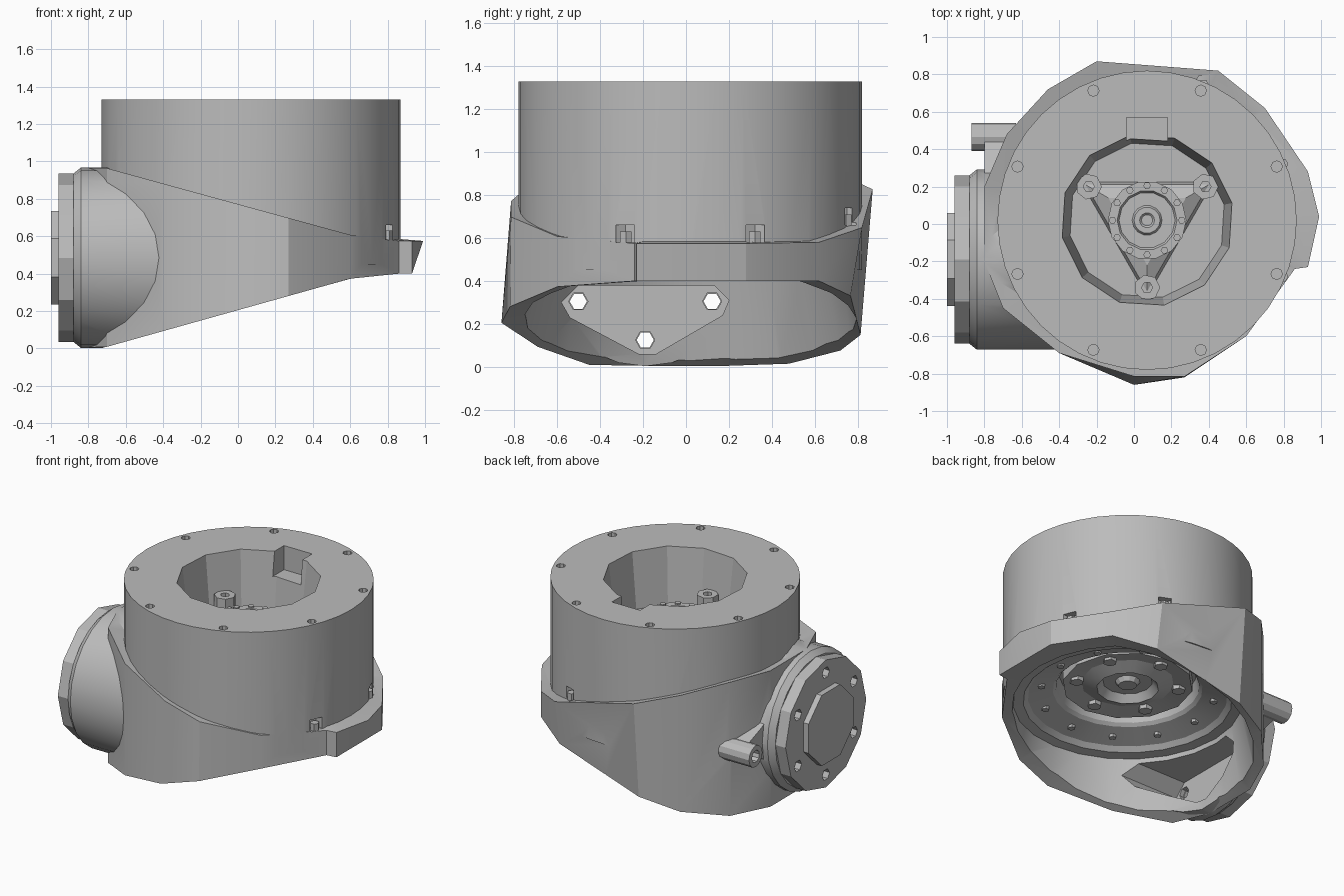
import bpy, bmesh, math
from mathutils import Vector

cube = bpy.data.objects.get("Cube")
if cube:
    bpy.data.objects.remove(cube, do_unlink=True)

grey = bpy.data.materials.new("cast grey")
grey.use_nodes = True
grey.diffuse_color = (0.5, 0.5, 0.5, 1)
grey.node_tree.nodes["Principled BSDF"].inputs["Base Color"].default_value = (0.5, 0.5, 0.5, 1)

DRUM = Vector((0.07, 0.02, 0))       # vertical joint axis
BOSS = Vector((0, -0.19, 0.485))     # sideways joint axis


def finish(name, bm):
    # Make the solid face outward
    bm.normal_update()
    bmesh.ops.recalc_face_normals(bm, faces=bm.faces)
    if bm.calc_volume(signed=True) < 0:
        bmesh.ops.reverse_faces(bm, faces=bm.faces)
    mesh = bpy.data.meshes.new(name)
    bm.to_mesh(mesh)
    bm.free()
    obj = bpy.data.objects.new(name, mesh)
    bpy.context.collection.objects.link(obj)
    mesh.materials.append(grey)
    return obj


def lathe(name, profile, sides, centre=DRUM, axis="z", turn=0.0):
    """Spin (radius, height) points round z or x."""
    bm = bmesh.new()
    rings = []
    for r, h in profile:
        ring = []
        for i in range(sides if r > 0 else 1):
            a = turn + math.tau * i / sides
            u, v = r * math.cos(a), r * math.sin(a)
            p = Vector((u, v, h)) if axis == "z" else Vector((h, u, v))
            ring.append(bm.verts.new(p + centre))
        rings.append(ring)
    for a, b in zip(rings, rings[1:]):
        for i in range(sides):
            j = (i + 1) % sides
            quad = [a[i % len(a)], a[j % len(a)], b[j % len(b)], b[i % len(b)]]
            bm.faces.new(list(dict.fromkeys(quad)))
    return finish(name, bm)


def rod(name, r, h0, h1, sides, centre, axis="z", turn=0.0):
    return lathe(name, [(0, h0), (r, h0), (r, h1), (0, h1)], sides, centre, axis, turn)


def loft(name, bottom, top, low_hub, high_hub):
    """Join two matching outlines, closed by fans to a hub point each."""
    bm = bmesh.new()
    lo = [bm.verts.new(p) for p in bottom]
    hi = [bm.verts.new(p) for p in top]
    a, b = bm.verts.new(low_hub), bm.verts.new(high_hub)
    n = len(lo)
    for i in range(n):
        j = (i + 1) % n
        bm.faces.new((lo[i], lo[j], hi[j], hi[i]))
        bm.faces.new((lo[j], lo[i], a))
        bm.faces.new((hi[i], hi[j], b))
    return finish(name, bm)


def slab(name, outline, h0, h1, axis="z"):
    """Straight extrusion of an outline along z or x."""
    def place(h):
        return [Vector((u, v, h)) if axis == "z" else Vector((h, u, v)) for u, v in outline]
    lo, hi = place(h0), place(h1)
    return loft(name, lo, hi, sum(lo, Vector()) / len(lo), sum(hi, Vector()) / len(hi))


def boolean(target, tool, operation):
    mod = target.modifiers.new("join", "BOOLEAN")
    mod.operation, mod.solver, mod.object = operation, "EXACT", tool
    bpy.context.view_layer.update()
    deps = bpy.context.evaluated_depsgraph_get()
    mesh = bpy.data.meshes.new_from_object(target.evaluated_get(deps))
    target.modifiers.clear()
    target.data = mesh
    bpy.data.objects.remove(tool, do_unlink=True)


def around(radius, angle, centre=DRUM):
    return centre + Vector((radius * math.cos(angle), radius * math.sin(angle), 0))


# Upright drum
housing = rod("housing", 0.8, 0.45, 1.33, 40, DRUM)

# Slanted collar that levels out into a flange with a front tab
outline = [(0.86, -0.24), (0.93, -0.23), (0.99, 0.04), (0.93, 0.28), (0.7, 0.62),
           (0.45, 0.82), (-0.2, 0.87), (-0.46, 0.72), (-0.68, 0.48), (-0.8, 0.2),
           (-0.8, -0.2), (-0.7, -0.45), (-0.4, -0.69), (0, -0.86), (0.27, -0.82), (0.6, -0.6)]
lower = [(min(x, 0.93), y * 0.935 if y > 0.75 else y, min(max(0.205 + 0.28 * x, 0.005), 0.4))
         for x, y in outline]
upper = [(x, max(y, -0.815), min(max(0.772 - 0.274 * x, 0.575), 0.965)) for x, y in outline]
collar = loft("collar", lower, upper, (0.07, 0.02, 0.4), (0.07, 0.02, 0.65))

# Sideways boss with its tie lug
boss = lathe("boss", [(0, -0.88), (0.45, -0.88), (0.482, -0.84), (0.482, -0.4), (0, -0.4)],
             24, BOSS, "x")
web_yz = [(0.1, 0.28), (0.3, 0.38), (0.46, 0.42), (0.46, 0.54), (0.3, 0.6), (0.1, 0.72)]
web = slab("web", web_yz, -0.8, -0.55, "x")
lug = rod("lug", 0.075, -0.87, -0.63, 12, Vector((0, 0.465, 0.48)), "x")
for part in (collar, boss, web, lug):
    boolean(housing, part, "UNION")

# Underside cavity with flared wall and stepped recess
cavity = lathe("cavity_cutter", [(0, -0.1), (0.845, -0.1), (0.735, 0.41), (0.67, 0.42),
                                 (0.64, 0.45), (0.48, 0.5), (0.46, 0.52), (0.44, 0.62), (0, 0.62)], 24)
# Top bore, faceted, with a key notch
bore = lathe("bore_cutter", [(0, 0.94), (0.42, 0.94), (0.464, 1.34), (0, 1.34)], 12, DRUM, "z", 0.2)
notch = slab("notch_cutter", [(-0.04, 0.3), (0.18, 0.3), (0.18, 0.57), (-0.04, 0.57)], 1.16, 1.4)
# Arched pocket behind the boss
pocket_yz = [(-0.58, 0.3), (-0.5, 0.38), (0.13, 0.38), (0.2, 0.31), (0.17, 0.24), (-0.14, 0.06),
             (-0.22, 0.06), (-0.54, 0.23)]
pocket = slab("pocket_cutter", pocket_yz, -0.84, -0.3, "x")
lug_hole = rod("lug_hole_cutter", 0.042, -0.95, -0.6, 10, Vector((0, 0.465, 0.48)), "x")
cutters = [cavity, bore, notch, pocket, lug_hole]

# Top bolt holes and side screw pockets
for k in range(8):
    angle = math.radians(22.5 + 45 * k)
    cutters.append(rod("bolt_hole_cutter", 0.03, 1.25, 1.4, 8, around(0.75, angle)))
    if k in (0, 1, 7):
        base = 0.58 if k != 1 else 0.66
        cutters.append(rod("screw_pocket_cutter", 0.05, base, base + 0.08, 6, around(0.79, angle)))
        rod("side_screw", 0.03, base - 0.06, base + 0.05, 6, around(0.785, angle))

# Boss cover and cap, drilled by six bolts
cover = rod("boss_cover", 0.45, -0.96, -0.87, 12, BOSS, "x")
rod("boss_cap", 0.27, -1.0, -0.955, 8, BOSS, "x", 0.39)
for k in range(6):
    a = math.radians(30 + 60 * k)
    spot = BOSS + Vector((0, 0.36 * math.cos(a), 0.36 * math.sin(a)))
    boolean(cover, rod("cover_hole_cutter", 0.04, -1.1, -0.8, 6, spot, "x"), "DIFFERENCE")
    if k in (3, 4, 5):
        cutters.append(rod("boss_hole_cutter", 0.045, -1.1, -0.7, 6, spot, "x"))
for tool in cutters:
    boolean(housing, tool, "DIFFERENCE")

# Inner carrier: three arms with bolt posts
lathe("carrier", [(0, 0.92), (0.42, 0.92), (0.38, 0.99), (0.24, 1.03), (0, 1.03)], 3, DRUM, "z", math.pi / 6)
for k in range(3):
    spot = around(0.36, math.radians(30 + 120 * k))
    post = rod("carrier_post", 0.07, 0.92, 1.07, 7, spot)
    boolean(post, rod("post_hole_cutter", 0.03, 0.99, 1.15, 6, spot), "DIFFERENCE")

# Central gear seat with ring of studs, above and below
lathe("top_gear_seat", [(0, 0.92), (0.21, 0.92), (0.21, 1.05), (0.16, 1.05), (0.15, 1.035),
                        (0.08, 1.035), (0.07, 1.05), (0.04, 1.05), (0.03, 1.04), (0, 1.04)], 14)
lathe("bottom_hub", [(0, 0.65), (0.42, 0.65), (0.42, 0.53), (0.3, 0.55), (0.2, 0.51),
                     (0.16, 0.56), (0.08, 0.56), (0.06, 0.53), (0, 0.53)], 12)
for k in range(12):
    angle = math.tau * k / 12
    rod("gear_stud", 0.02, 1.0, 1.06, 6, around(0.185, angle))
    rod("rim_bolt", 0.025, 0.46, 0.5, 6, around(0.56, angle))
    if k % 2:
        rod("hub_bolt", 0.045, 0.52, 0.6, 6, around(0.33, angle))

# Smooth curved walls, keep edges crisp
bpy.ops.object.select_all(action="DESELECT")
for obj in bpy.context.collection.objects:
    if obj.type == "MESH" and grey.name in obj.data.materials:
        obj.select_set(True)
        bpy.context.view_layer.objects.active = obj
bpy.ops.object.shade_smooth_by_angle(angle=math.radians(25))
